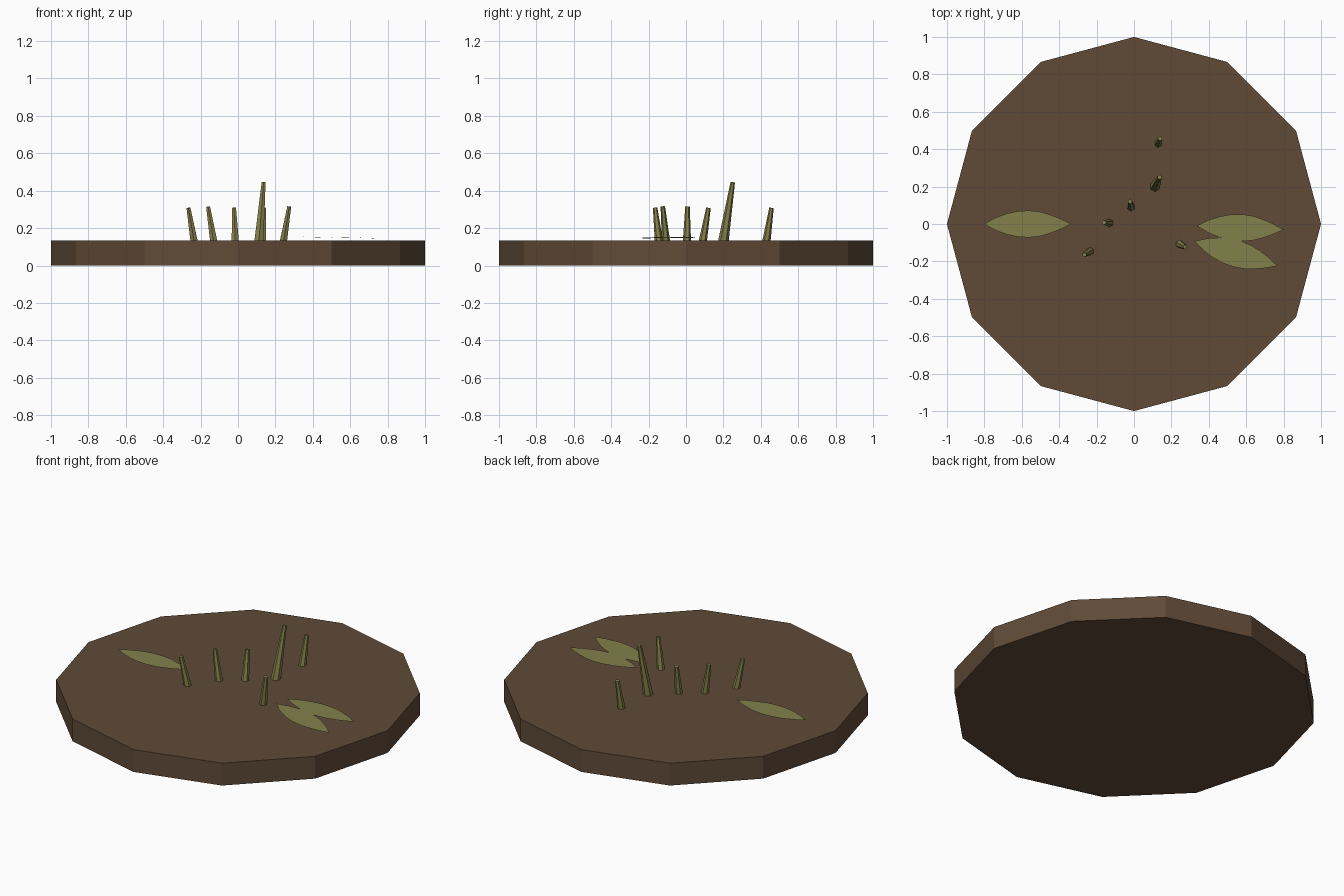
import bpy, bmesh, math
from mathutils import Vector, Matrix

cube = bpy.data.objects.get("Cube")
if cube:
    bpy.data.objects.remove(cube, do_unlink=True)


def material(name, rgb):
    m = bpy.data.materials.new(name)
    m.use_nodes = True
    m.diffuse_color = (*rgb, 1)
    bsdf = next(n for n in m.node_tree.nodes if n.type == 'BSDF_PRINCIPLED')
    bsdf.inputs["Base Color"].default_value = (*rgb, 1)
    return m


soil_brown = material("soil brown", (0.115, 0.069, 0.039))
olive_green = material("olive green", (0.228, 0.216, 0.070))


def finish(bm, name, mat):
    mesh = bpy.data.meshes.new(name)
    bm.to_mesh(mesh)
    bm.free()
    mesh.materials.append(mat)
    obj = bpy.data.objects.new(name, mesh)
    bpy.context.collection.objects.link(obj)
    return obj


def tapered(name, base, tip, r_base, r_tip, sides, mat):
    """Closed tapered prism running from base to tip."""
    base, tip = Vector(base), Vector(tip)
    axis = tip - base
    turn = Vector((0, 0, 1)).rotation_difference(axis).to_matrix().to_4x4()
    bm = bmesh.new()
    bmesh.ops.create_cone(bm, cap_ends=True, segments=sides, radius1=r_base,
                          radius2=r_tip, depth=axis.length,
                          matrix=Matrix.Translation((base + tip) / 2) @ turn)
    return finish(bm, name, mat)


def leaf(name, centre, spin, tilt):
    """Flat pointed leaf, its outline mirrored about the midrib."""
    half = [(-.17, .034), (-.11, .056), (-.05, .069), (.01, .072),
            (.07, .065), (.12, .050), (.17, .031)]
    outline = [(-.232, 0)] + half + [(.232, 0)] + [(x, -y) for x, y in reversed(half)]
    bm = bmesh.new()
    bm.faces.new([bm.verts.new((x, y, 0)) for x, y in reversed(outline)])
    obj = finish(bm, name, olive_green)
    obj.location = centre
    obj.rotation_euler = (0, math.radians(tilt), math.radians(spin))


# Round slab of soil
TOP = 0.135
tapered("soil_disc", (0, 0, 0), (0, 0, TOP), 1, 1, 12, soil_brown)

# Cut stalks: base x, y, then tip x, y, z, then base radius
stalks = [(-.235, -.145, -.265, -.165, .308, .022),
          (-.130, .005, -.160, .008, .315, .022),
          (-.015, .090, -.021, .120, .308, .022),
          (.112, .200, .137, .250, .445, .028),
          (.130, .430, .140, .457, .308, .022),
          (.243, -.107, .274, -.124, .315, .022)]
for i, (bx, by, tx, ty, tz, r) in enumerate(stalks, 1):
    tapered(f"stalk_{i}", (bx, by, TOP - .005), (tx, ty, tz), r, .012, 6, olive_green)

# Fallen leaves
leaf("leaf_right", (-.57, 0, .145), 0, 0)
leaf("leaf_left_back", (.568, -.02, .150), -2.5, 1)
leaf("leaf_left_front", (.545, -.158, .149), -16.5, 1)
